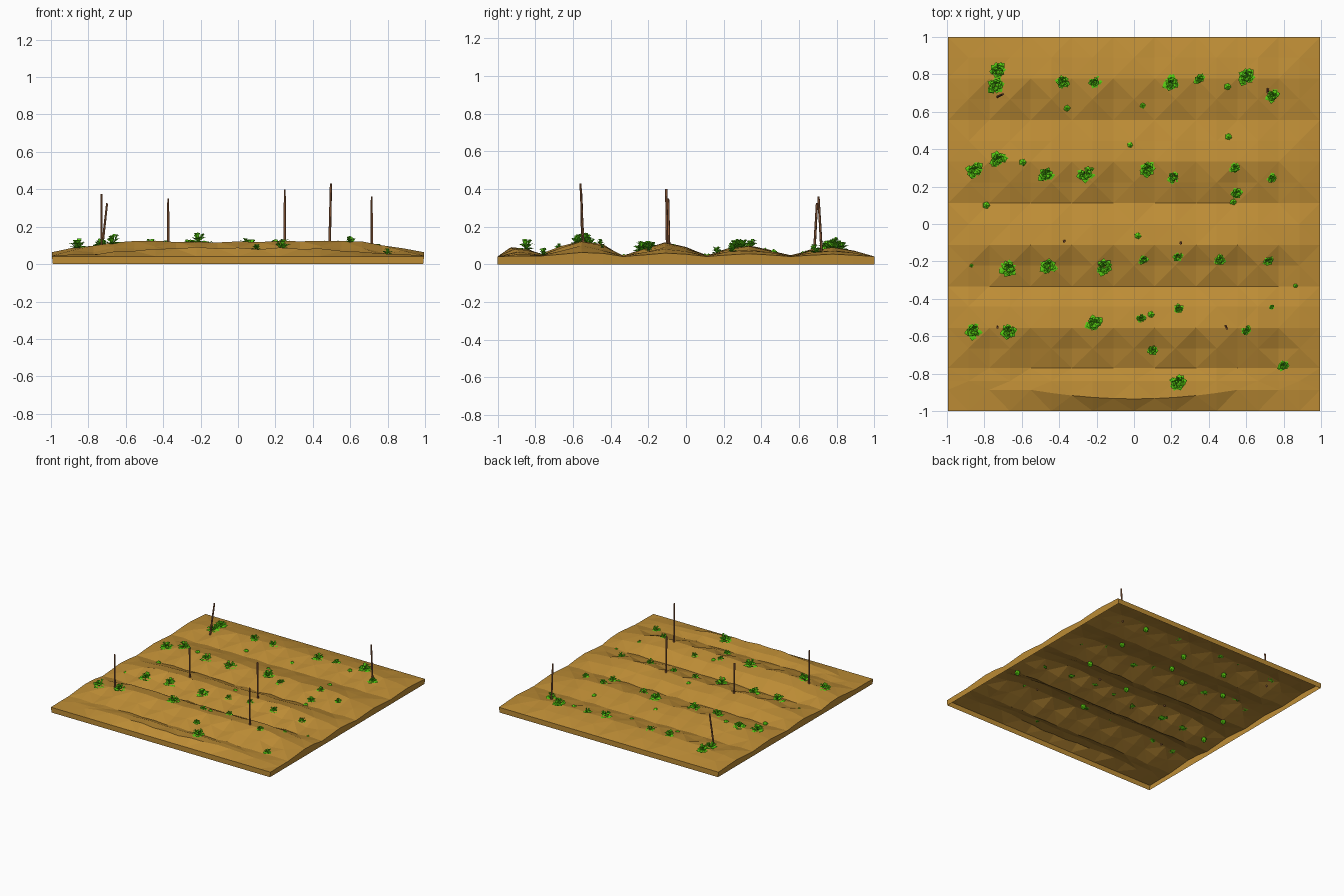
import bpy, bmesh, math, random
from mathutils import Vector, Matrix

if "Cube" in bpy.data.objects:
    bpy.data.objects.remove(bpy.data.objects["Cube"])
random.seed(4)

def material(name, rgb):
    m = bpy.data.materials.new(name)
    m.diffuse_color = (*rgb, 1)
    m.use_nodes = True
    m.node_tree.nodes["Principled BSDF"].inputs["Base Color"].default_value = m.diffuse_color
    return m

SOIL = material("soil", (0.51, 0.265, 0.036))
WOOD = material("stake wood", (0.33, 0.13, 0.052))
LEAF = material("leaf green", (0.095, 0.62, 0.006))
SPROUT = material("sprout green", (0.12, 0.78, 0.006))

def finish(bm, name, mat):
    me = bpy.data.meshes.new(name)
    bm.to_mesh(me)
    bm.free()
    me.materials.append(mat)
    ob = bpy.data.objects.new(name, me)
    bpy.context.collection.objects.link(ob)
    return ob

# Furrow section along y, and how it fades towards the sides
FURROWS = [(-1, .042), (-.91, .09), (-.84, .08), (-.77, .052), (-.665, .088), (-.555, .128),
           (-.44, .108), (-.333, .042), (-.222, .075), (-.111, .114), (0, .09), (.111, .042),
           (.222, .075), (.333, .10), (.444, .075), (.555, .042), (.667, .07), (.778, .092),
           (.889, .07), (1, .042)]
FADE = [(0, .85), (.333, .92), (.556, 1), (.778, .68), (1, .25)]

def lerp(table, t):
    for (a, va), (b, vb) in zip(table, table[1:]):
        if t <= b:
            return va + (vb - va) * (t - a) / (b - a)
    return table[-1][1]

def height(x, y):
    fade = lerp(FADE, abs(x))
    if y < -.78:                      # front heap only in the middle
        fade *= max(.2, min(1, 1.5 - 1.4 * abs(x)))
    return .042 + (lerp(FURROWS, y) - .042) * fade

# Ploughed soil sheet with skirt, open underneath
bm = bmesh.new()
xs = [-1 + i / 9 for i in range(19)]
STEEP_ROWS = (-.665, -.222, .222, .667)     # clods on the slopes facing front
rows = []
for y, _ in FURROWS:
    row = []
    for i, x in enumerate(xs):
        edge = abs(x) > .99 or abs(y) > .99
        clod = (.010 if y in STEEP_ROWS else .003) * (1 if i % 2 else -1)
        z = height(x, y) + (0 if edge else random.uniform(-.004, .004) + clod)
        yy = y
        if y == -.91:                 # bowed ridge at the front
            yy = -.935 + .16 * min(abs(x), .55) ** 2
        row.append(bm.verts.new((x * .995, yy, z)))
    rows.append(row)
for j in range(len(rows) - 1):
    for i in range(18):
        a, b, c, d = rows[j][i], rows[j][i + 1], rows[j + 1][i + 1], rows[j + 1][i]
        if (i + j) % 2:
            bm.faces.new((a, b, c)); bm.faces.new((a, c, d))
        else:
            bm.faces.new((a, b, d)); bm.faces.new((b, c, d))
rim = [e for e in bm.edges if e.is_boundary]
skirt = bmesh.ops.extrude_edge_only(bm, edges=rim)["geom"]
for v in skirt:
    if isinstance(v, bmesh.types.BMVert):
        v.co.z = 0
        v.co.x *= .995
bmesh.ops.recalc_face_normals(bm, faces=bm.faces)
finish(bm, "ploughed_soil", SOIL)

# Stakes: foot x, foot y, top x, top y, top z
STAKES = [(-.73, -.55, -.73, -.555, .375), (-.73, .68, -.70, .695, .325),
          (-.373, -.09, -.373, -.095, .35), (.25, -.10, .25, -.105, .40),
          (.49, -.545, .497, -.56, .43), (.715, .72, .715, .703, .36)]
for x0, y0, x1, y1, z1 in STAKES:
    foot, top = Vector((x0, y0, height(x0, y0) - .01)), Vector((x1, y1, z1))
    axis = top - foot
    bm = bmesh.new()
    bmesh.ops.create_cone(bm, cap_ends=True, segments=6, radius1=.007, radius2=.006,
                          depth=axis.length,
                          matrix=Matrix.Translation((foot + top) / 2)
                          @ axis.to_track_quat('Z', 'Y').to_matrix().to_4x4())
    finish(bm, "stake", WOOD)

# Crop rows: x, y, width of each plant
PLANTS = [(-.73, .82, .08), (-.74, .74, .08), (-.38, .76, .065), (-.21, .76, .06), (.2, .755, .08),
          (.35, .775, .05), (.6, .785, .085), (.74, .685, .065), (-.85, .29, .085), (-.73, .345, .08),
          (-.47, .265, .08), (-.26, .265, .08), (.07, .29, .08), (.21, .25, .06), (.54, .30, .05),
          (.55, .165, .06), (.74, .245, .05), (-.67, -.235, .085), (-.46, -.225, .085),
          (-.16, -.23, .08), (.05, -.19, .05), (.235, -.175, .05), (.46, -.19, .06),
          (.72, -.195, .05), (-.86, -.57, .08), (-.67, -.575, .08), (-.21, -.53, .08),
          (.04, -.505, .05), (.24, -.455, .05), (.6, -.57, .05), (.735, -.445, .025),
          (.1, -.675, .05), (.235, -.85, .085), (.8, -.755, .055)]

def leaf(bm, base, yaw, rise, length):
    """Pointed leaf folded along its midrib."""
    out = Vector((math.cos(yaw), math.sin(yaw), 0))
    side = Vector((-out.y, out.x, 0)) * length * .42
    up = Vector((0, 0, 1))
    mid = base + out * length * .6 + up * rise
    tip = base + out * length + up * rise * .8
    b, m, t = (bm.verts.new(p) for p in (base, mid, tip))
    for s in (-1, 1):
        w = bm.verts.new(mid + side * s - up * length * .08)
        for p, q in ((b, m), (m, t)):
            f = bm.faces.new((p, q, w))
            f.normal_update()
            if f.normal.z < 0:        # upper side faces the sky
                f.normal_flip()

bm = bmesh.new()
for x, y, w in PLANTS:
    z = height(x, y) - .006
    for tier, (count, reach, rise) in enumerate([(7, .58, .15), (7, .5, .32), (5, .38, .48)]):
        for k in range(count):
            yaw = k * math.tau / count + tier * .5 + random.uniform(-.3, .3)
            stretch = 1 + .12 * math.cos(2 * (yaw - .6))     # clumps lean along one diagonal
            jitter = Vector((random.uniform(-.1, .1), random.uniform(-.1, .1), 0)) * w
            leaf(bm, Vector((x, y, z + .004 + tier * w * .08)) + jitter, yaw,
                 rise * w * random.uniform(.8, 1.15), reach * w * stretch * random.uniform(.85, 1.1))
finish(bm, "crop_plants", LEAF)

# Small round sprouts, mostly sunk in the soil
SPROUTS = [(-.36, .62), (.045, .635), (.5, .735), (.505, .465), (-.02, .42), (-.595, .33),
           (-.225, .295), (.53, .12), (-.79, .1), (.02, -.065), (-.87, -.22), (.865, -.33), (.09, -.485)]
bm = bmesh.new()
for x, y in SPROUTS:
    bmesh.ops.create_icosphere(bm, subdivisions=1, radius=.022,
                               matrix=Matrix.Translation((x, y, height(x, y) - .011))
                               @ Matrix.Diagonal((1, 1, 1.15, 1)))
finish(bm, "sprouts", SPROUT)
